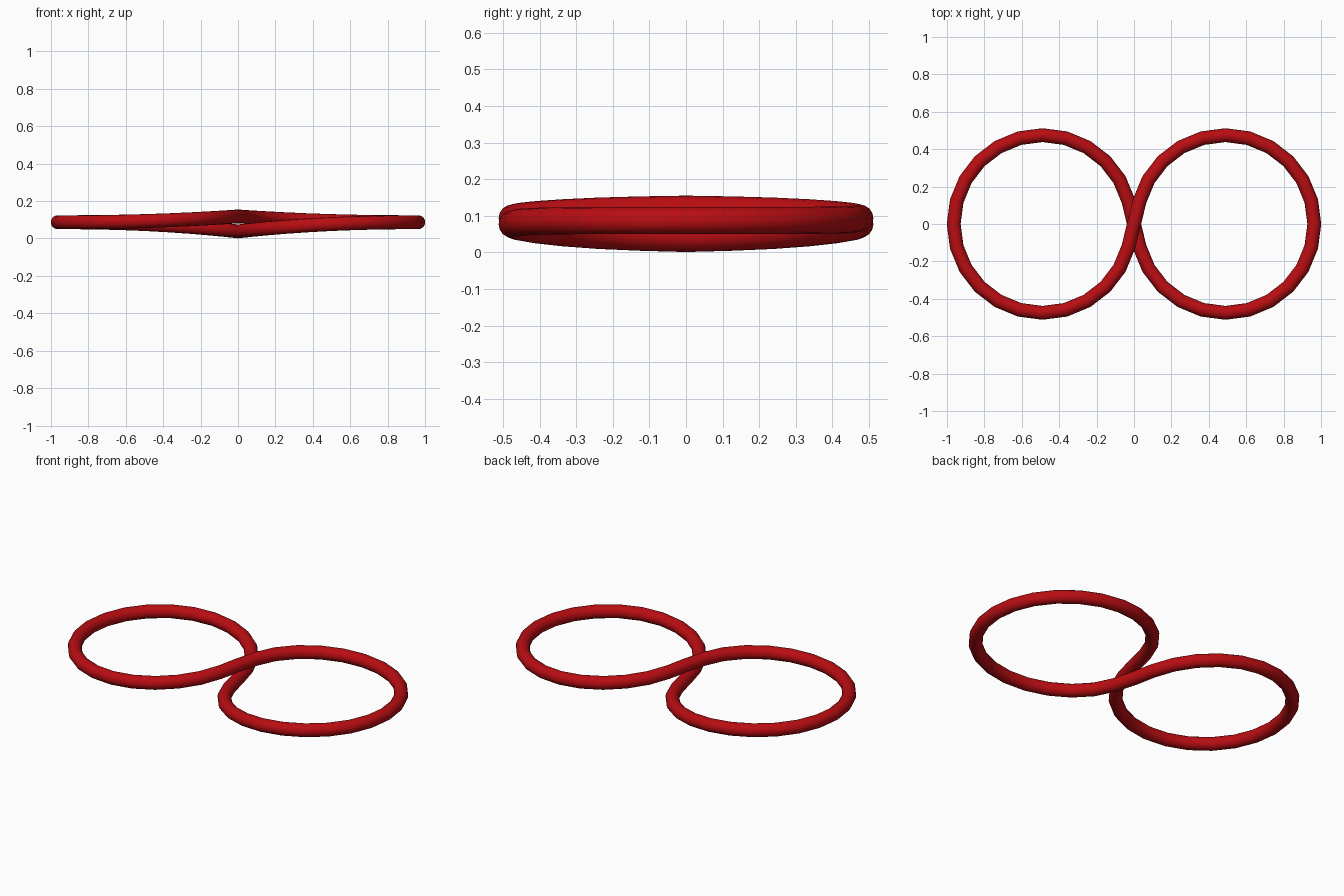
import bpy
from math import cos, sin, pi

if "Cube" in bpy.data.objects:
    bpy.data.objects.remove(bpy.data.objects["Cube"], do_unlink=True)

CENTER_X, LOOP_R, TUBE_R = 0.489, 0.475, 0.037
MID_Z, RISE, DIP = 0.087, 0.031, 0.049
STEPS = 24

# Glossy red
red = bpy.data.materials.new("deep red")
red.use_nodes = True
color = (0.48, 0.004, 0.006, 1)
red.diffuse_color = color
red.node_tree.nodes["Principled BSDF"].inputs["Base Color"].default_value = color


def loop_points(side):
    """One ring, from its back crossing strand round to its front one."""
    points = []
    for k in range(1, STEPS):
        a = 2 * pi * k / STEPS
        x = CENTER_X - LOOP_R * cos(a)
        y = LOOP_R * sin(a)
        fade = (1 - x / (CENTER_X + LOOP_R)) ** 2.2
        lift = RISE if side * y > 0 else -DIP
        points.append((side * x, y, MID_Z + lift * fade))
    return points


# Figure-eight path: upper strand, right ring, lower strand, left ring
path = [(0, 0, MID_Z + RISE)] + loop_points(1)
path += [(0, 0, MID_Z - DIP)] + loop_points(-1)

# Round tube swept along the path
curve = bpy.data.curves.new("figure_eight_tube", "CURVE")
curve.dimensions = "3D"
curve.twist_mode = "Z_UP"
curve.bevel_depth = TUBE_R
curve.bevel_resolution = 6
spline = curve.splines.new("POLY")
spline.points.add(len(path) - 1)
for point, co in zip(spline.points, path):
    point.co = (*co, 1)
spline.use_cyclic_u = True
curve.materials.append(red)

tube = bpy.data.objects.new("figure_eight_tube", curve)
bpy.context.collection.objects.link(tube)
bpy.ops.object.select_all(action="DESELECT")
tube.select_set(True)
bpy.context.view_layer.objects.active = tube
bpy.ops.object.convert(target="MESH")
bpy.ops.object.shade_smooth()
